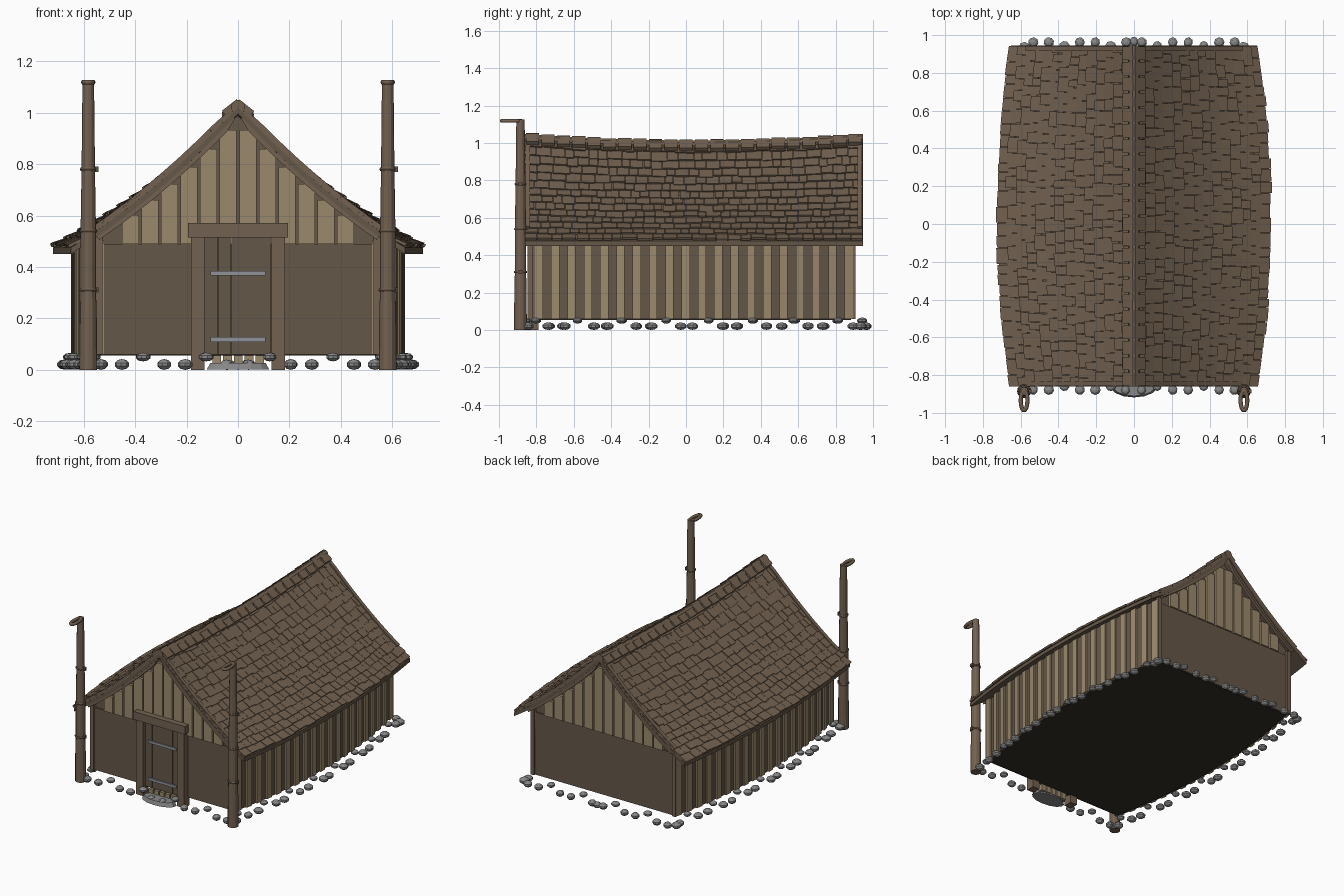
import bpy, bmesh, math, random
from mathutils import Vector as V, Matrix as M

if "Cube" in bpy.data.objects:
    bpy.data.objects.remove(bpy.data.objects["Cube"])
random.seed(4)
YC, RL, WL = 0.042, 0.903, 0.85      # centre, roof and wall half lengths

def mat(n, c):
    m = bpy.data.materials.new(n); m.diffuse_color = (*c, 1); return m
PLANK = mat("plank", (.33, .25, .15)); DARK = mat("dark_wood", (.13, .095, .065))
BEAM = mat("beam", (.17, .12, .08)); ROOF = mat("shingle", (.17, .12, .08))
STONE = mat("stone", (.25, .25, .25)); IRON = mat("iron", (.28, .29, .32))
FLOOR = mat("floor", (.035, .028, .022))

def make(name, bm, m):
    bmesh.ops.recalc_face_normals(bm, faces=bm.faces)
    me = bpy.data.meshes.new(name); bm.to_mesh(me); bm.free()
    me.materials.append(m)
    o = bpy.data.objects.new(name, me); bpy.context.collection.objects.link(o)
    return o

def prism(bm, a, b):                 # solid between two matching loops
    a = [bm.verts.new(p) for p in a]; b = [bm.verts.new(p) for p in b]
    bm.faces.new(a); bm.faces.new(b)
    for i in range(len(a)):
        j = (i + 1) % len(a); bm.faces.new((a[i], a[j], b[j], b[i]))

def box(bm, x0, x1, y0, y1, z0, z1):
    q = [(x0, y0), (x1, y0), (x1, y1), (x0, y1)]
    prism(bm, [(x, y, z0) for x, y in q], [(x, y, z1) for x, y in q])

def boxes(name, m, *bs):
    bm = bmesh.new()
    for b in bs: box(bm, *b)
    return make(name, bm, m)

def roof(t, y, up=0.0):              # roof surface: t=0 ridge, t=+-1 eaves
    u = (y - YC) / RL; a = abs(t); s = 1 if t >= 0 else -1
    r = .985 + .035 * u * u; w = .72 - .07 * u * u
    dz = -(r - .475) - .14 * (1 - 2 * a)
    n = V((-dz * s, 0, w)).normalized()
    return V((t * w, y, r - (r - .475) * a - .14 * a * (1 - a))) + n * up

def wall_x(y):
    return .635 - .095 * ((y - YC) / WL) ** 2

# roof deck
N, T = 24, 16
ys = [YC - RL + 2 * RL * i / N for i in range(N + 1)]
bm = bmesh.new()
for i in range(N):
    for s in (-1, 1):
        for k in range(8):
            loops = []
            for y in (ys[i], ys[i + 1]):
                a, b = roof(s * k / 8, y), roof(s * (k + 1) / 8, y)
                d = V((0, 0, .025))
                loops.append([a, b, b - d, a - d])
            prism(bm, *loops)
make("roof_deck", bm, DARK)

# overlapping shingles
bm = bmesh.new()
ROWS = 14
for s in (-1, 1):
    for r in range(ROWS):
        y = YC - RL
        while y < YC + RL - .004:
            w = random.uniform(.04, .09)
            y1 = min(y + w, YC + RL)
            if YC + RL - y1 < .025: y1 = YC + RL
            ta = max(.01, (r - .5) / ROWS)
            tb = (r + 1 + random.uniform(-.14, .1)) / ROWS
            lift = random.uniform(.014, .02)
            g = .0015
            top = [roof(s * ta, y + g, .006), roof(s * ta, y1 - g, .006),
                   roof(s * tb, y1 - g, lift), roof(s * tb, y + g, lift)]
            low = [roof(s * ta, y + g, -.004), roof(s * ta, y1 - g, -.004),
                   roof(s * tb, y1 - g, lift - .012), roof(s * tb, y + g, lift - .012)]
            prism(bm, top, low); y = y1
make("shingles", bm, ROOF)

# ridge caps
bm = bmesh.new(); NC = 22
for i in range(NC):
    p = 2 * RL / NC; y = YC - RL + i * p
    for s in (-1, 1):
        jig = random.uniform(-.003, .003)
        loops = []
        for yy in (y + .006, y + p - .006):
            z = roof(0, YC - RL + (i + .5) * p).z + .033 + jig
            loops.append([(s * .004, yy, z), (s * .062, yy, z - .045),
                          (s * .05, yy, z - .062), (s * .004, yy, z - .026)])
        prism(bm, *loops)
make("ridge_caps", bm, BEAM)

# ridge log
bm = bmesh.new()
for i in range(N):
    ring = [[(.028 * math.cos(a * math.pi / 5), y, roof(0, y).z + .002 + .028 * math.sin(a * math.pi / 5))
             for a in range(10)] for y in (ys[i], ys[i + 1])]
    prism(bm, *ring)
make("ridge_log", bm, BEAM)

# bargeboards on both gables
bm = bmesh.new()
for y0, y1 in ((YC - RL + .003, YC - RL + .028), (YC + RL - .028, YC + RL - .003)):
    for s in (-1, 1):
        for k in range(8):
            loops = []
            for t in (k / 8 * .86, (k + 1) / 8 * .86):
                a, b = roof(s * t, y0, .022), roof(s * t, y0, -.035)
                if k == 0 and t == 0: a.x = b.x = 0
                loops.append([(a.x, y0, a.z), (a.x, y1, a.z), (b.x, y1, b.z), (b.x, y0, b.z)])
            prism(bm, *loops)
make("bargeboards", bm, BEAM)

# bowed wall core and floor
def bowed(name, off, z0, z1, m):
    yy = [YC - WL + off + 2 * (WL - off) * i / N for i in range(N + 1)]
    out = [(wall_x(y) - off, y) for y in yy] + [(off - wall_x(y), y) for y in reversed(yy)]
    bm = bmesh.new()
    prism(bm, [(x, y, z0) for x, y in out], [(x, y, z1) for x, y in out])
    return make(name, bm, m)
bowed("wall_core", .012, .062, .49, DARK)
bowed("floor", .01, .055, .07, FLOOR)

# side boards, alternately proud and recessed
NB = 38
for name, m, par, o in (("side_boards", PLANK, 0, .014), ("recessed_boards", DARK, 1, .003)):
    bm = bmesh.new()
    for i in range(par, NB + 1 - par, 2):
        p = 2 * WL / (NB + 1); y0 = YC - WL + i * p; y1 = y0 + p
        zt = .505
        for s in (-1, 1):
            q = [(s * (wall_x(y0) - .02), y0), (s * (wall_x(y1) - .02), y1),
                 (s * (wall_x(y1) + o), y1), (s * (wall_x(y0) + o), y0)]
            prism(bm, [(x, y, .06) for x, y in q], [(x, y, zt) for x, y in q])
    make(name, bm, m)

# gable ends: backing triangle, planks, lower panel, corner posts
gab, planks = bmesh.new(), bmesh.new()
for s in (-1, 1):
    ye = YC + s * WL
    prof = [roof(k / 8 * .84, ye, -.02) for k in range(-8, 9)]
    pts = [(p.x, p.z) for p in prof] + [(.53, .47), (-.53, .47)]
    prism(gab, [(x, ye - s * .03, z) for x, z in pts], [(x, ye - s * .008, z) for x, z in pts])
    box(gab, -.53, .53, *sorted((ye - s * .03, ye)), .06, .49)
    for k in range(6):
        for q in (-1, 1):
            xa, xb = q * (k * .076 + .005), q * (k * .076 + .071)
            zt = roof(abs(xb) / .655, ye).z - .012
            box(planks, min(xa, xb), max(xa, xb), *sorted((ye - s * .01, ye + s * .01)), .49, zt)
make("gable_walls", gab, DARK)
make("gable_planks", planks, PLANK)
boxes("corner_posts", BEAM, *[(sx * .54 - .014, sx * .54 + .014, YC + sy * WL - .014,
      YC + sy * WL + .014, .06, .52) for sx in (-1, 1) for sy in (-1, 1)])

# doorway
F = YC - WL
boxes("door_frame", BEAM, (-.183, -.13, F - .04, F + .02, 0, .52), (.13, .183, F - .04, F + .02, 0, .52),
      (-.195, .195, F - .05, F + .02, .515, .57))
boxes("door", DARK, *[(-.13 + i * .052, -.079 + i * .052, F - .014, F + .01, .06, .515) for i in range(5)])
boxes("door_straps", IRON, *[(-.107, .107, F - .022, F - .01, z - .009, z + .009) for z in (.118, .376)])
boxes("door_sill", PLANK, *[(-.1 + i * .042, -.066 + i * .042, F - .025, F + .01, .012, .055) for i in range(5)])

# foundation stones and doorstep
def stone(bm, x, y, z, r, h):
    m = M.Translation((x, y, z)) @ M.Rotation(random.uniform(-.3, .3), 4, 'Z') @ M.Diagonal((r * random.uniform(.9, 1.1), r, h, 1))
    bmesh.ops.create_uvsphere(bm, u_segments=8, v_segments=5, radius=1, matrix=m)
bm = bmesh.new()
for i in range(23):
    y = YC - WL + 2 * WL * i / 22
    for s in (-1, 1):
        hi = i % 3 == 0
        stone(bm, s * (wall_x(y) + (.02 if hi else .038)), y + random.uniform(-.01, .01),
              .05 if hi else .021, .026 if hi else .031, .016 if hi else .02)
for i in range(14):
    x = -.533 + .082 * i
    for s in (-1, 1):
        if s < 0 and abs(x) < .1: continue
        hi = i % 3 == 2
        stone(bm, x, YC + s * (WL + (.05 if hi else .07)), .05 if hi else .021, .028, .017 if hi else .021)
for sx in (-1, 1):
    for sy in (-1, 1):
        stone(bm, sx * .58, YC + sy * (WL + .04), .021, .034, .021)
stone(bm, 0, YC + WL + .074, .02, .027, .02)
for x in (-.045, .04): stone(bm, x, F - .072, .02, .027, .02)
make("foundation_stones", bm, STONE)
bm = bmesh.new()
bmesh.ops.create_cone(bm, cap_ends=True, segments=14, radius1=1, radius2=.88, depth=1,
                      matrix=M.Translation((0, F - .05, .014)) @ M.Diagonal((.125, .06, .027, 1)))
make("doorstep", bm, STONE)

# front totem posts with bands and curled tops
for s, side in ((-1, "left"), (1, "right")):
    px, py = s * .582, -.885
    bm = bmesh.new()
    prof = [(.034, 0), (.033, .2), (.03, .31), (.03, .54), (.026, .78), (.024, 1.0), (.022, 1.125)]
    for (r0, z0), (r1, z1) in zip(prof, prof[1:]):
        prism(bm, *[[(px + r * math.cos(a * math.pi / 6), py + r * math.sin(a * math.pi / 6), z)
                     for a in range(12)] for r, z in ((r0, z0), (r1, z1))])
    make(side + "_post", bm, BEAM)
    for z, r in ((.31, .03), (.54, .029), (.78, .026)):
        bpy.ops.mesh.primitive_torus_add(location=(px, py, z), major_radius=r, minor_radius=.007,
                                         major_segments=14, minor_segments=6)
        o = bpy.context.object; o.name = side + "_post_band"; o.data.materials.append(BEAM)
    boxes(side + "_post_pegs", DARK, *[(px + .022, px + .04, py - .01, py + .01, z - .01, z + .01) for z in (.31, .78)])
    cu = bpy.data.curves.new(side + "_post_curl", 'CURVE'); cu.dimensions = '3D'
    cu.bevel_depth = .011; cu.bevel_resolution = 1
    sp = cu.splines.new('POLY'); sp.points.add(13); sp.use_cyclic_u = True
    for i, p in enumerate(sp.points):
        a = i * math.pi / 7
        p.co = (px + .018 * math.cos(a), -.934 + .053 * math.sin(a), 1.118, 1)
    cu.materials.append(BEAM)
    bpy.context.collection.objects.link(bpy.data.objects.new(side + "_post_curl", cu))

for m in bpy.data.materials:
    if m.users and not m.is_grease_pencil:
        m.use_nodes = True
        m.node_tree.nodes["Principled BSDF"].inputs["Base Color"].default_value = m.diffuse_color
